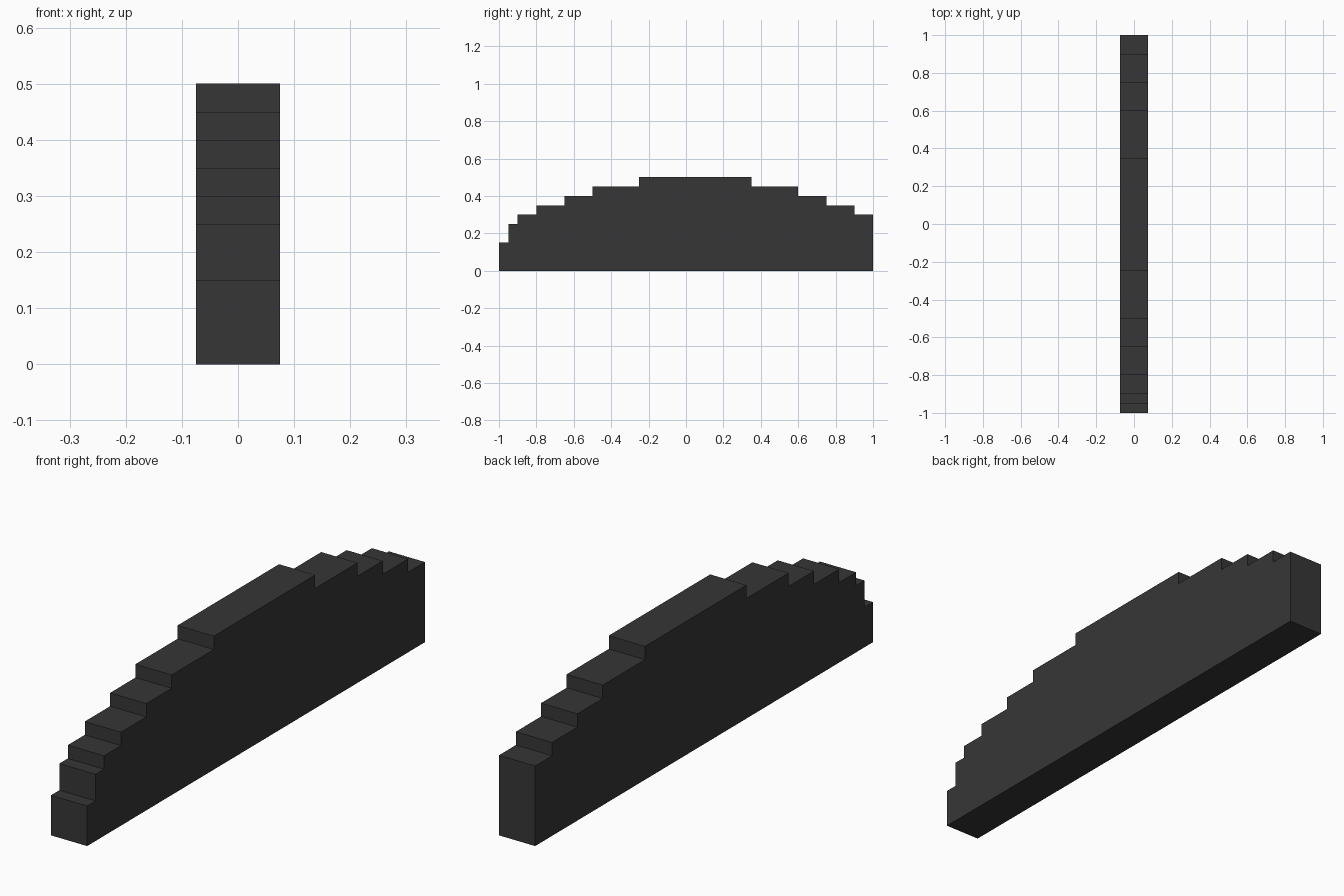
import bpy
import bmesh

cube = bpy.data.objects.get("Cube")
if cube:
    bpy.data.objects.remove(cube, do_unlink=True)

# Dark grey material
grey = bpy.data.materials.new("dark_grey")
grey.use_nodes = True
colour = (0.037, 0.037, 0.037, 1.0)
grey.diffuse_color = colour
grey.node_tree.nodes["Principled BSDF"].inputs["Base Color"].default_value = colour

HALF_WIDTH = 0.075
# Steps from front to back: (y where the step ends, step height)
START = -1.0
STEPS = [(-0.95, 0.15), (-0.90, 0.25), (-0.80, 0.30), (-0.65, 0.35),
         (-0.50, 0.40), (-0.25, 0.45), (0.35, 0.50), (0.60, 0.45),
         (0.75, 0.40), (0.90, 0.35), (1.00, 0.30)]

# Stepped side outline
outline = [(START, 0.0)]
y = START
for end, height in STEPS:
    outline += [(y, height), (end, height)]
    y = end
outline.append((y, 0.0))

# Extrude the outline across the width
bm = bmesh.new()
side = bm.faces.new([bm.verts.new((-HALF_WIDTH, y, z)) for y, z in outline])
extruded = bmesh.ops.extrude_face_region(bm, geom=[side])["geom"]
bmesh.ops.translate(bm, vec=(2 * HALF_WIDTH, 0, 0),
                    verts=[g for g in extruded if isinstance(g, bmesh.types.BMVert)])
bmesh.ops.recalc_face_normals(bm, faces=bm.faces)

mesh = bpy.data.meshes.new("stepped_arch")
bm.to_mesh(mesh)
bm.free()
mesh.materials.append(grey)
bpy.context.collection.objects.link(bpy.data.objects.new("stepped_arch", mesh))
